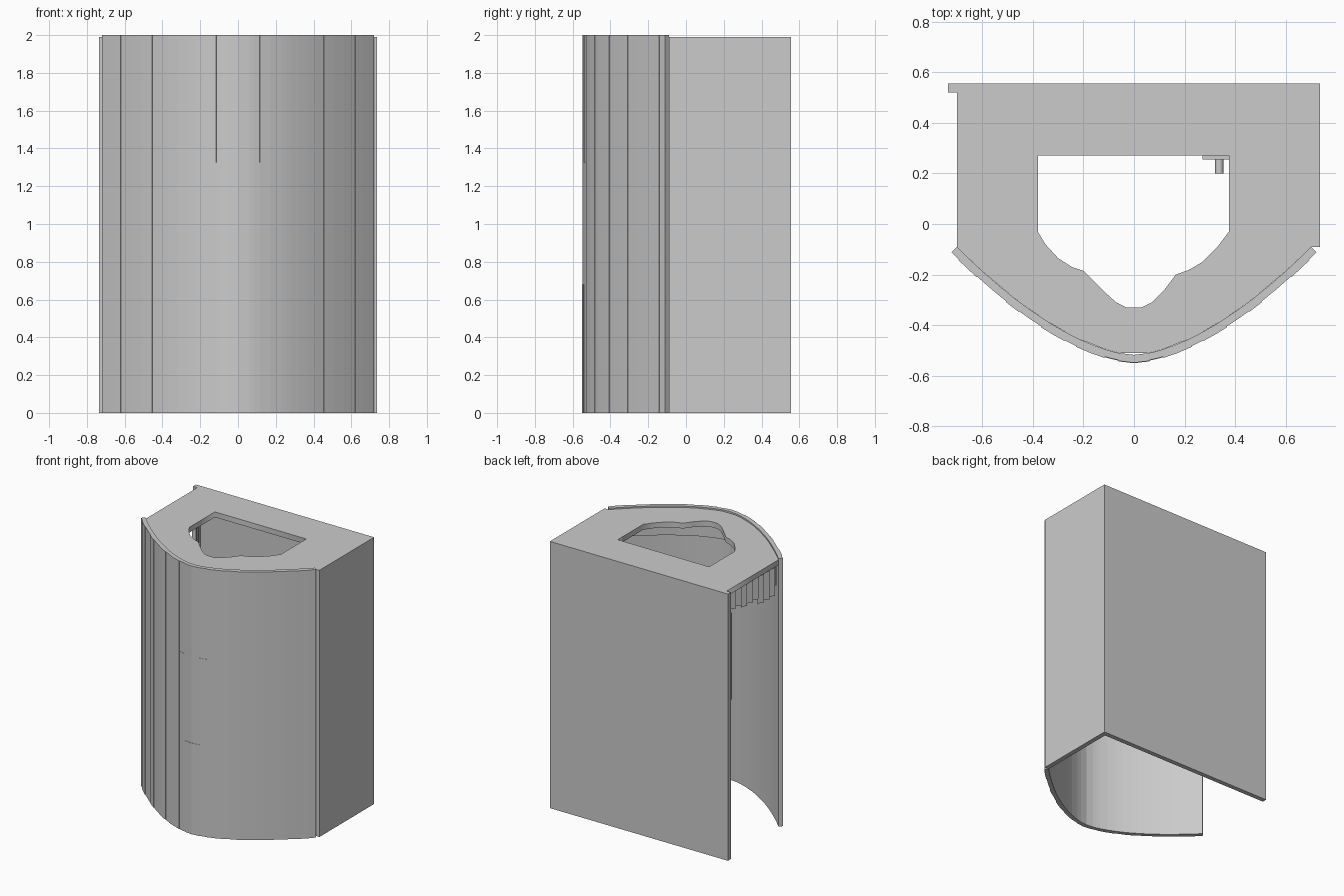
import bpy, bmesh, math
from mathutils import Vector

old = bpy.data.objects.get("Cube")
if old:
    bpy.data.objects.remove(old, do_unlink=True)

grey = bpy.data.materials.new("plain_grey")
grey.use_nodes = True
grey.diffuse_color = (0.6, 0.6, 0.6, 1)
grey.node_tree.nodes["Principled BSDF"].inputs["Base Color"].default_value = (0.6, 0.6, 0.6, 1)


def add_prism(bm, pts, z0, z1):
    """Upright prism over a flat outline."""
    face = bm.faces.new([bm.verts.new((p[0], p[1], z0)) for p in pts])
    ext = bmesh.ops.extrude_face_region(bm, geom=[face])
    for v in ext["geom"]:
        if isinstance(v, bmesh.types.BMVert):
            v.co.z = z1


def finish(name, bm):
    bmesh.ops.recalc_face_normals(bm, faces=bm.faces)
    mesh = bpy.data.meshes.new(name)
    bm.to_mesh(mesh)
    bm.free()
    mesh.materials.append(grey)
    obj = bpy.data.objects.new(name, mesh)
    bpy.context.collection.objects.link(obj)
    return obj


def box(name, x0, x1, y0, y1, z0, z1):
    bm = bmesh.new()
    add_prism(bm, [(x0, y0), (x1, y0), (x1, y1), (x0, y1)], z0, z1)
    return finish(name, bm)


def strip(name, path, thick, z0, z1):
    """Thin upright sheet following a path."""
    bm = bmesh.new()
    for a, b in zip(path, path[1:]):
        a, b = Vector(a), Vector(b)
        d = (b - a).normalized()
        n = Vector((-d.y, d.x)) * thick
        add_prism(bm, [a, b, b + n, a + n], z0, z1)
    return finish(name, bm)


def bow(x):
    """Point on the inner line of the curved front."""
    return Vector((x, -0.517 + 0.427 * (abs(x) / 0.7) ** 1.64))


def outward(x):
    t = (bow(x + 0.01) - bow(x - 0.01)).normalized()
    return Vector((t.y, -t.x))


# Flat walls: back and the closed side
box("back_wall", -0.735, 0.735, 0.52, 0.555, 0, 1.99)
box("side_wall", 0.70, 0.735, -0.09, 0.52, 0, 1.99)

# Curved front made of upright boards of slightly different thickness
half = [0.055, 0.107, 0.215, 0.26, 0.35, 0.435, 0.485, 0.60, 0.67, 0.70]
breaks = [-x for x in reversed(half)] + half
bm = bmesh.new()
for i, (a, b) in enumerate(zip(breaks, breaks[1:])):
    thick = 0.033 if i % 2 else 0.030
    middle = abs(a + b) / 2
    joint = 0.68 if middle < 0.05 else 1.325 if middle < 0.1 else None
    spans = [(0, joint, thick), (joint, 2, thick - 0.002)] if joint else [(0, 2, thick)]
    steps = [a + (b - a) * k / 2 for k in range(3)]
    for z0, z1, t in spans:
        inner = [bow(x) for x in steps]
        outer = [bow(x) + outward(x) * t for x in reversed(steps)]
        add_prism(bm, inner + outer, z0, z1)
finish("curved_front", bm)

# Roof with the shaped opening
hole = [(-.38, .27), (.375, .27), (.375, -.03), (.33, -.09), (.27, -.15), (.22, -.18),
        (.165, -.20), (.12, -.26), (.07, -.31), (.03, -.33), (-.03, -.33), (-.07, -.31),
        (-.12, -.265), (-.2, -.185), (-.245, -.17), (-.3, -.135), (-.35, -.08), (-.38, -.03)]
rim = [(-0.70, 0.52)] + [tuple(bow(x)) for x in breaks] + [(0.70, 0.52)]
curve = bpy.data.curves.new("roof", "CURVE")
curve.dimensions = "2D"
curve.fill_mode = "BOTH"
curve.extrude = 0.02
for outline in (rim, hole):
    spline = curve.splines.new("POLY")
    spline.points.add(len(outline) - 1)
    for p, q in zip(spline.points, outline):
        p.co = (q[0], q[1], 0, 1)
    spline.use_cyclic_u = True
curve.materials.append(grey)
roof = bpy.data.objects.new("roof", curve)
bpy.context.collection.objects.link(roof)
roof.location.z = 1.97
bpy.context.view_layer.objects.active = roof
roof.select_set(True)
bpy.ops.object.convert(target="MESH")
roof.select_set(False)

# Band under the roof inside the curved front
strip("front_band", [bow(x * 0.98) - outward(x) * 0.01 for x in breaks], 0.008, 1.79, 1.95)

# Pleated valance over the open side, in three drops
for i, drop in enumerate((1.81, 1.78, 1.73)):
    start = 0.51 - i * 0.195
    path = [(-0.68 + 0.012 * math.sin(k * math.pi / 2), start - k * 0.195 / 12) for k in range(13)]
    strip("valance_" + "abc"[i], path, 0.005, drop, 1.95)

# Gathered curtain beside the back wall
path = [(-0.68 + 0.012 * (-1) ** k, 0.51 - k * 0.012) for k in range(6)]
strip("gathered_curtain", path, 0.005, 1.15, 1.80)

# Small wall fitting with a spout
box("fitting_bracket", 0.31, 0.37, 0.26, 0.52, 1.10, 1.13)
box("fitting_plate", 0.27, 0.375, 0.255, 0.27, 1.06, 1.17)
bpy.ops.mesh.primitive_cylinder_add(vertices=16, radius=0.016, depth=0.06,
                                    location=(0.337, 0.23, 1.115), rotation=(math.pi / 2, 0, 0))
spout = bpy.context.object
spout.name = "fitting_spout"
spout.data.materials.append(grey)
bpy.ops.object.shade_smooth_by_angle()
